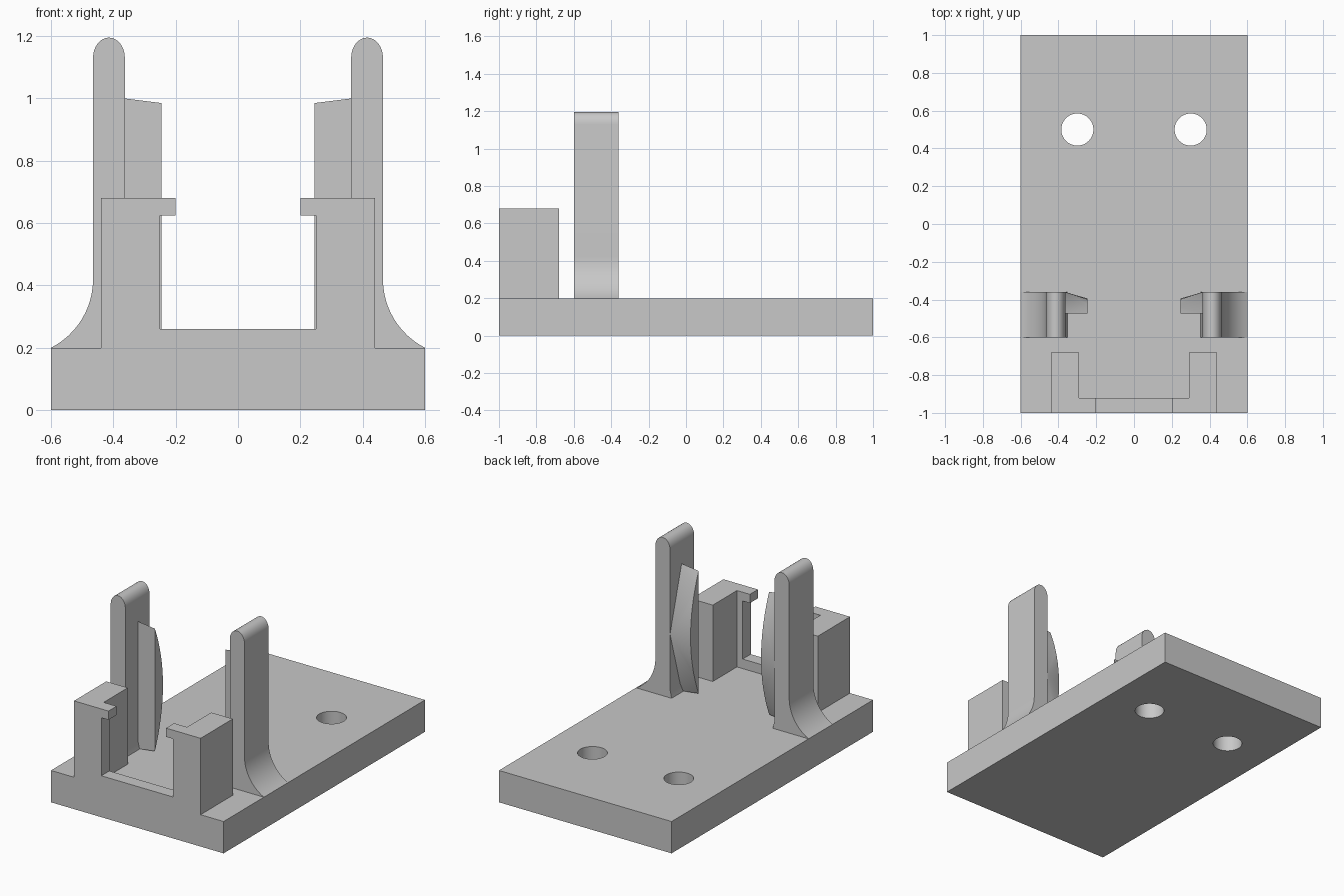
import bpy, bmesh, math
from mathutils import Vector

cube = bpy.data.objects.get("Cube")
if cube:
    bpy.data.objects.remove(cube, do_unlink=True)

grey = bpy.data.materials.new("light grey plastic")
grey.use_nodes = True
GREY = (0.58, 0.58, 0.58, 1)
grey.diffuse_color = GREY
grey.node_tree.nodes["Principled BSDF"].inputs["Base Color"].default_value = GREY


def finish(name, bm, smooth=False):
    bmesh.ops.recalc_face_normals(bm, faces=bm.faces)
    mesh = bpy.data.meshes.new(name)
    bm.to_mesh(mesh)
    bm.free()
    mesh.materials.append(grey)
    obj = bpy.data.objects.new(name, mesh)
    bpy.context.collection.objects.link(obj)
    if smooth:
        bpy.ops.object.select_all(action='DESELECT')
        obj.select_set(True)
        bpy.context.view_layer.objects.active = obj
        bpy.ops.object.shade_smooth_by_angle(angle=math.radians(25))
    return obj


def extrude(name, points, direction, smooth=False):
    """Sweep a closed outline along a direction."""
    bm = bmesh.new()
    face = bm.faces.new([bm.verts.new(p) for p in points])
    result = bmesh.ops.extrude_face_region(bm, geom=[face])
    moved = [v for v in result["geom"] if isinstance(v, bmesh.types.BMVert)]
    bmesh.ops.translate(bm, verts=moved, vec=Vector(direction))
    return finish(name, bm, smooth)


def box(name, x0, x1, y0, y1, z0, z1):
    base = [(x0, y0, z0), (x1, y0, z0), (x1, y1, z0), (x0, y1, z0)]
    return extrude(name, base, (0, 0, z1 - z0))


# Base plate with two screw holes
plate = box("base_plate", -0.6, 0.6, -1, 1, 0, 0.2)
for side in (-1, 1):
    ring = [(side * 0.3 + 0.085 * math.cos(k * math.tau / 48),
             0.5 + 0.085 * math.sin(k * math.tau / 48), -0.1) for k in range(48)]
    cutter = extrude("hole_cutter", ring, (0, 0, 0.4))
    cutter.hide_render = True
    cut = plate.modifiers.new("screw_hole", 'BOOLEAN')
    cut.operation, cut.solver, cut.object = 'DIFFERENCE', 'EXACT', cutter
    bpy.context.view_layer.objects.active = plate
    bpy.ops.object.modifier_apply(modifier=cut.name)
    bpy.data.objects.remove(cutter, do_unlink=True)
bpy.ops.object.select_all(action='DESELECT')
plate.select_set(True)
bpy.ops.object.shade_smooth_by_angle(angle=math.radians(25))

# Low sill between the front posts
box("front_sill", -0.25, 0.25, -1, -0.92, 0.2, 0.26)

# Clip arm outline: flared foot, straight shank, rounded tip
RADIUS = 0.247
foot = [(0.465 + RADIUS * (1 - math.cos(t)), 0.42 - RADIUS * math.sin(t))
        for t in (1.1 * (1 - k / 12) for k in range(13))]
tip = [(0.414 + 0.051 * math.cos(a), 1.13 + 0.065 * math.sin(a))
       for a in (math.pi * k / 16 for k in range(17))]
arm = foot + tip + [(0.363, 0.25), (0.352, 0.2)]

# Catch: triangular root on the arm, bowed edge on the inner side
root = [(0.365, -0.475, 1.0), (0.365, -0.36, 0.6), (0.365, -0.475, 0.2)]
bow = [(0.245, -0.475 + 0.08 * (1 - u * u), 0.6 + 0.385 * u)
       for u in (k / 8 - 1 for k in range(17))]

for side, label in ((-1, "right"), (1, "left")):
    # L-shaped post with a small overhanging lip
    plan = [(0.25, -1), (0.44, -1), (0.44, -0.68),
            (0.29, -0.68), (0.29, -0.92), (0.25, -0.92)]
    extrude(label + "_post", [(side * x, y, 0.2) for x, y in plan], (0, 0, 0.48))
    box(label + "_post_lip", *sorted((side * 0.2, side * 0.25)), -1, -0.92, 0.625, 0.68)

    extrude(label + "_clip_arm", [(side * x, -0.6, z) for x, z in arm],
            (0, 0.24, 0), smooth=True)

    bm = bmesh.new()
    for x, y, z in root + bow:
        bm.verts.new((side * x, y, z))
    bmesh.ops.convex_hull(bm, input=bm.verts[:])
    finish(label + "_clip_catch", bm, smooth=True)
